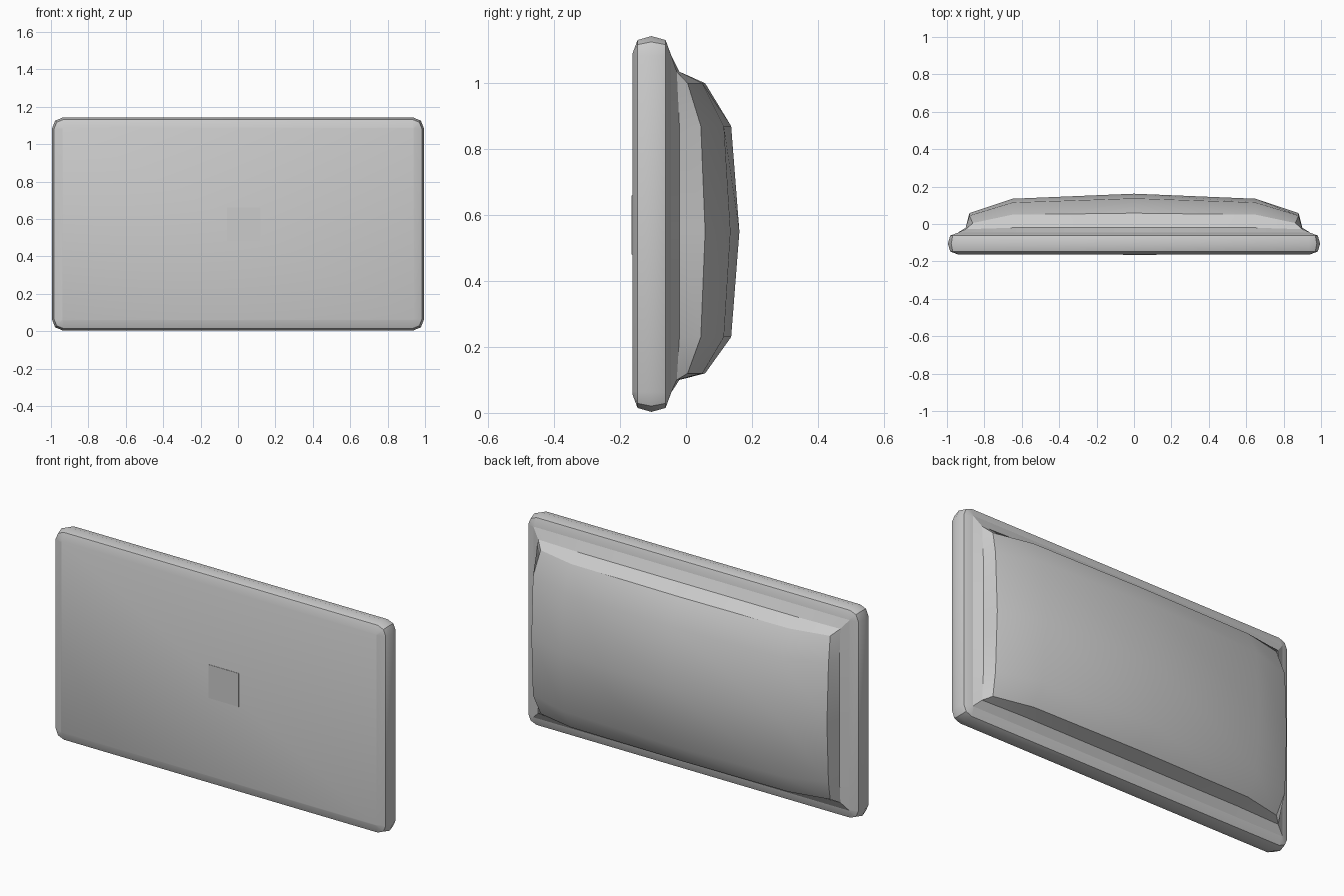
import bpy, bmesh, math

cube = bpy.data.objects.get("Cube")
if cube:
    bpy.data.objects.remove(cube)

grey = bpy.data.materials.new("light_grey")
grey.use_nodes = True
colour = (0.6, 0.6, 0.6, 1)
grey.diffuse_color = colour
grey.node_tree.nodes["Principled BSDF"].inputs["Base Color"].default_value = colour

MID_Z = 0.573
HALF_X, HALF_Z = 0.995, 0.57


def finish(name, bm):
    bmesh.ops.recalc_face_normals(bm, faces=bm.faces)
    mesh = bpy.data.meshes.new(name)
    bm.to_mesh(mesh)
    bm.free()
    mesh.materials.append(grey)
    obj = bpy.data.objects.new(name, mesh)
    bpy.context.collection.objects.link(obj)
    bpy.ops.object.select_all(action='DESELECT')
    obj.select_set(True)
    bpy.context.view_layer.objects.active = obj
    bpy.ops.object.shade_smooth_by_angle(angle=math.radians(30))
    return obj


def bridge(bm, a, b):
    n = len(a)
    for i in range(n):
        j = (i + 1) % n
        bm.faces.new((a[i], a[j], b[j], b[i]))


def rounded_ring(bm, y, inset, radius):
    """Rectangle outline with three points at each corner."""
    ring = []
    for corner, (sx, sz) in enumerate([(1, 1), (-1, 1), (-1, -1), (1, -1)]):
        cx = sx * (HALF_X - inset - radius)
        cz = sz * (HALF_Z - inset - radius)
        for step in range(3):
            a = math.radians(90 * corner + 45 * step)
            ring.append(bm.verts.new((cx + radius * math.cos(a), y,
                                      MID_Z + cz + radius * math.sin(a))))
    return ring


# Screen panel: a slab with a faceted, rounded rim
bm = bmesh.new()
rim = [(-0.163, 0.055), (-0.147, 0.012), (-0.105, 0.0), (-0.062, 0.012), (-0.046, 0.055)]
rings = [rounded_ring(bm, y, inset, 0.06 - inset) for y, inset in rim]
for a, b in zip(rings, rings[1:]):
    bridge(bm, a, b)
bm.faces.new(rings[0])
bm.faces.new(rings[-1])
finish("screen_panel", bm)

# Rear housing: domed back, steep walls and a flared skirt
bm = bmesh.new()
xs = [-0.88, -0.65, 0, 0.65, 0.88]
zs = [0.12, 0.23, 0.55, 0.87, 1.0]
depth = [(0.162, 0.135, 0.058),   # rows: centre to top or bottom edge
         (0.137, 0.115, 0.045),   # columns: centre to side edge
         (0.058, 0.05, 0.005)]
grid = []
for r, z in enumerate(zs):
    row = []
    for c, x in enumerate(xs):
        dr, dc = abs(r - 2), abs(c - 2)
        pull = 0.98 if dr == 2 and dc == 2 else 1
        row.append(bm.verts.new((x * pull, depth[dr][dc], z)))
    grid.append(row)
for r in range(4):
    for c in range(4):
        bm.faces.new((grid[r][c], grid[r][c + 1], grid[r + 1][c + 1], grid[r + 1][c]))

border = [(0, c) for c in range(4)] + [(r, 4) for r in range(4)]
border += [(4, c) for c in range(4, 0, -1)] + [(r, 0) for r in range(4, 0, -1)]


def border_ring(side, bottom, top, y, corner_y):
    ring = []
    for r, c in border:
        x = math.copysign(side, xs[c]) if c in (0, 4) else xs[c]
        z = bottom if r == 0 else top if r == 4 else zs[r]
        corner = c in (0, 4) and r in (0, 4)
        ring.append(bm.verts.new((x, corner_y if corner else y, z)))
    return ring


edge = [grid[r][c] for r, c in border]
wall = border_ring(0.9, 0.10, 1.035, -0.02, -0.028)
skirt = border_ring(0.942, 0.06, 1.087, -0.046, -0.046)
bridge(bm, edge, wall)
bridge(bm, wall, skirt)
finish("rear_housing", bm)

# Small thin plate on the front
bm = bmesh.new()
bmesh.ops.create_cube(bm, size=1)
for v in bm.verts:
    v.co = (0.03 + v.co.x * 0.18, -0.163 + v.co.y * 0.004, 0.57 + v.co.z * 0.18)
finish("front_plate", bm)
